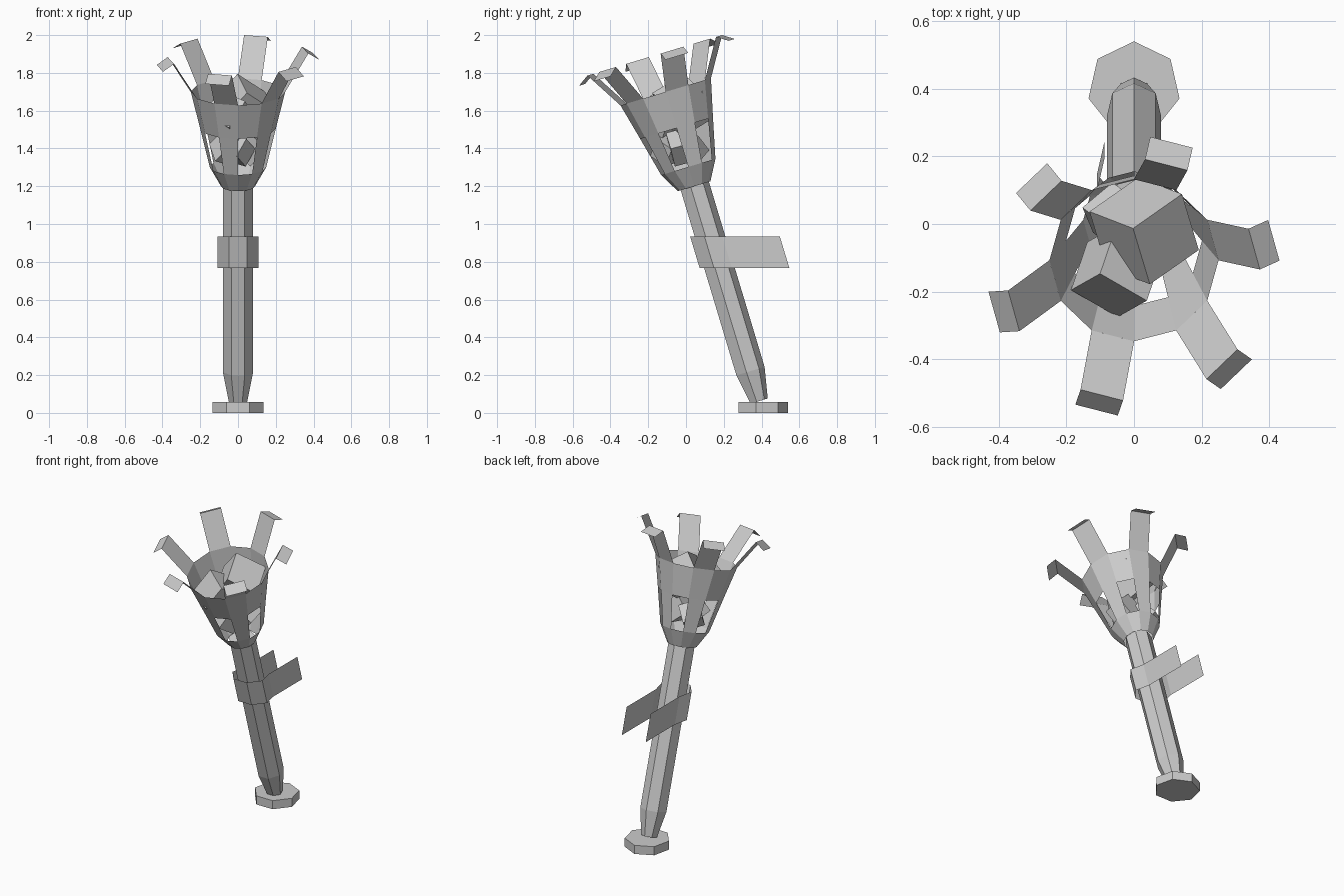
import bpy
from math import sin, cos, radians, pi
from mathutils import Vector, Euler, Matrix

if "Cube" in bpy.data.objects:
    bpy.data.objects.remove(bpy.data.objects["Cube"])

# Tilted frame of the torch: origin at handle foot, U runs up the handle
P0 = Vector((0, 0.385, 0.062))
U = Vector((0, -0.288, 0.958)).normalized()
E1 = Vector((1, 0, 0))
E2 = U.cross(E1)


def make(name, verts, faces):
    me = bpy.data.meshes.new(name)
    me.from_pydata([tuple(v) for v in verts], [], faces)
    me.update()
    ob = bpy.data.objects.new(name, me)
    bpy.context.collection.objects.link(ob)
    return ob


def tilted(r, deg, s):
    a = radians(deg)
    return P0 + U * s + E1 * (r * cos(a)) + E2 * (r * sin(a))


def loft(name, rings, n, point, start=0, skip=(), caps=True):
    """Join rings (radius, height) of n sides; skip holds (ring, side) holes."""
    verts = [point(r, start + 360 * i / n, h) for r, h in rings for i in range(n)]
    faces = []
    for k in range(len(rings) - 1):
        for i in range(n):
            if (k, i) not in skip:
                j = (i + 1) % n
                faces.append((k * n + i, k * n + j, (k + 1) * n + j, (k + 1) * n + i))
    if caps:
        faces.append(tuple(reversed(range(n))))
        faces.append(tuple(range((len(rings) - 1) * n, len(rings) * n)))
    return make(name, verts, faces)


# Flat seven-sided foot
def upright(r, deg, h):
    a = radians(deg)
    return Vector((r * cos(a), 0.402 + r * sin(a), h))


loft("foot_disc", [(0.138, 0), (0.138, 0.057)], 7, upright, start=90)

# Handle with tapered lower end
loft("handle", [(0.05, 0), (0.082, 0.165), (0.082, 1.2)], 7, tilted, start=90)

# Basket: open twelve-sided bowl with six windows
windows = {(1, i) for i in range(1, 12, 2)}
# side i spans 30*i..30*i+30 degrees; windows on odd sides
loft("basket", [(0.09, 1.188), (0.15, 1.295), (0.201, 1.51), (0.25, 1.71)],
     12, tilted, skip=windows, caps=False)

# Six prongs on the rim, bent outward at the tip
verts, faces = [], []
for i in range(6):
    deg = 15 + 60 * i
    side = -E1 * sin(radians(deg)) + E2 * cos(radians(deg))
    b = len(verts)
    for r, s in [(0.2415, 1.71), (0.368, 1.912), (0.428, 1.873)]:
        c = tilted(r, deg, s)
        verts += [c - side * 0.065, c + side * 0.065]
    faces += [(b, b + 1, b + 3, b + 2), (b + 2, b + 3, b + 5, b + 4)]
make("rim_prongs", verts, faces)

# Wall strap: wraps the front of the handle, two arms run straight back
verts = []
n = 8
for z in (0.767, 0.935):
    cy = P0.y - 0.3006 * (z - P0.z)
    loop = [(0.112 * cos(radians(90 + 360 * i / 7)),
             cy + 0.112 * sin(radians(90 + 360 * i / 7))) for i in range(1, 7)]
    end = cy + 0.374
    loop = [(loop[0][0], end)] + loop + [(loop[-1][0], end)]
    verts += [(x, y, z) for x, y in loop]
make("wall_strap", verts, [(i, i + 1, n + i + 1, n + i) for i in range(n - 1)])

# Lumps of fuel inside the basket
coals = [((0.03, -0.02, 1.625), 0.20, (35, 28, 35)),
         ((-0.05, -0.14, 1.57), 0.17, (-30, 20, -30)),
         ((0.06, -0.02, 1.41), 0.13, (20, 40, 15)),
         ((-0.055, 0.02, 1.40), 0.12, (50, 15, 40)),
         ((0.0, -0.10, 1.39), 0.11, (15, 30, 60))]
for k, (loc, size, rot) in enumerate(coals):
    R = Euler([radians(a) for a in rot]).to_matrix()
    h = size / 2
    vs = [Vector(loc) + R @ Vector((x, y, z)) for z in (-h, h)
          for x, y in ((-h, -h), (h, -h), (h, h), (-h, h))]
    fs = [(3, 2, 1, 0), (4, 5, 6, 7)] + [(i, (i + 1) % 4, (i + 1) % 4 + 4, i + 4) for i in range(4)]
    make("coal_%d" % (k + 1), vs, fs)
